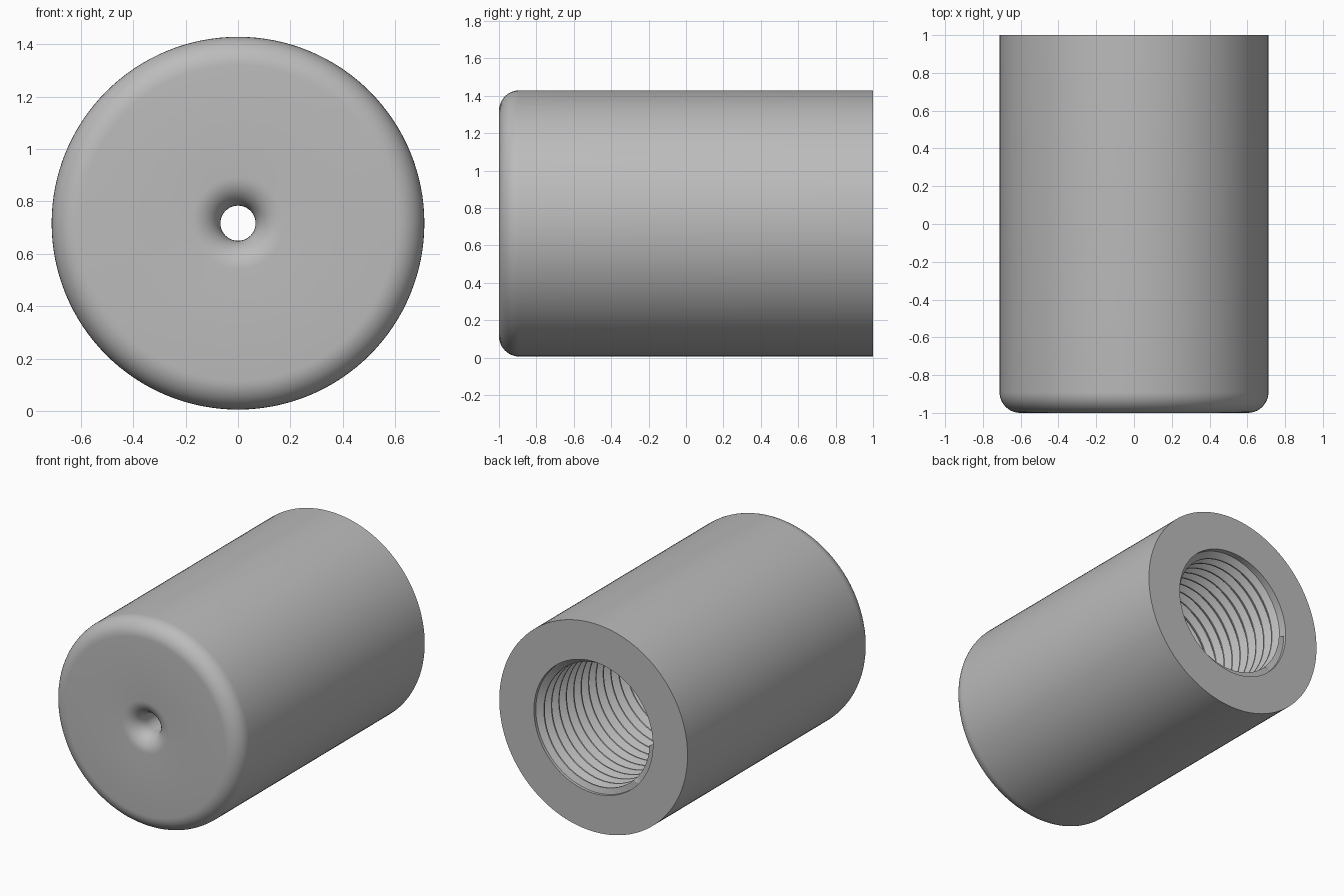
import bpy, bmesh
from math import sin, cos, pi
from mathutils import Vector

SEGMENTS = 128
RADIUS, CENTRE_Z = 0.712, 0.717
FILLET = 0.11
HOLE = 0.067
ROOT, CREST, PITCH = 0.45, 0.41, 0.08
BORE_END, LIP = -0.6, 0.98

cube = bpy.data.objects.get("Cube")
if cube:
    bpy.data.objects.remove(cube, do_unlink=True)

grey = bpy.data.materials.new("plain grey")
grey.use_nodes = True
colour = (0.5, 0.5, 0.5, 1)
grey.diffuse_color = colour
grey.node_tree.nodes["Principled BSDF"].inputs["Base Color"].default_value = colour


def point(radius, y, i):
    a = 2 * pi * i / SEGMENTS
    return Vector((radius * sin(a), y, CENTRE_Z + radius * cos(a)))


def skin(bm, columns):
    """Join neighbouring columns of points with quads."""
    grid = [[bm.verts.new(p) for p in col] for col in columns]
    for a, b in zip(grid, grid[1:]):
        for k in range(len(a) - 1):
            bm.faces.new((a[k], a[k + 1], b[k + 1], b[k]))


def arc(centre_r, centre_y, start, end, steps=10):
    angles = [start + (end - start) * s / steps for s in range(steps + 1)]
    return [(centre_r + FILLET * cos(a), centre_y + FILLET * sin(a)) for a in angles]


# Casing profile: bore floor, rounded centre hole, rounded front rim, back face, lip
profile = [(ROOT, BORE_END), (HOLE, BORE_END)]
profile += arc(HOLE + FILLET, FILLET - 1, pi, 1.5 * pi)
profile += arc(RADIUS - FILLET, FILLET - 1, -pi / 2, 0)
profile += [(RADIUS, 1), (ROOT, 1), (ROOT, LIP)]

bm = bmesh.new()
skin(bm, [[point(r, y, i) for r, y in profile] for i in range(SEGMENTS + 1)])

# Helical thread inside the bore, run out into the plain wall at both ends
tooth = [(0, CREST), (0.12, CREST), (0.5, ROOT), (0.62, ROOT)]
turns = int((LIP - BORE_END) / PITCH) + 3
columns = []
for i in range(SEGMENTS + 1):
    column = []
    for turn in range(-2, turns):
        for step, r in tooth:
            y = BORE_END + PITCH * (turn + step + i / SEGMENTS)
            if y <= BORE_END or y >= LIP:
                y, r = min(max(y, BORE_END), LIP), ROOT
            column.append(point(r, y, i))
    columns.append(column)
skin(bm, columns)

bmesh.ops.remove_doubles(bm, verts=bm.verts, dist=0.0002)
bmesh.ops.recalc_face_normals(bm, faces=bm.faces)
mesh = bpy.data.meshes.new("threaded_sleeve")
bm.to_mesh(mesh)
bm.free()
mesh.materials.append(grey)

sleeve = bpy.data.objects.new("threaded_sleeve", mesh)
bpy.context.collection.objects.link(sleeve)
bpy.ops.object.select_all(action="DESELECT")
sleeve.select_set(True)
bpy.context.view_layer.objects.active = sleeve
bpy.ops.object.shade_smooth_by_angle(angle=pi / 6)
